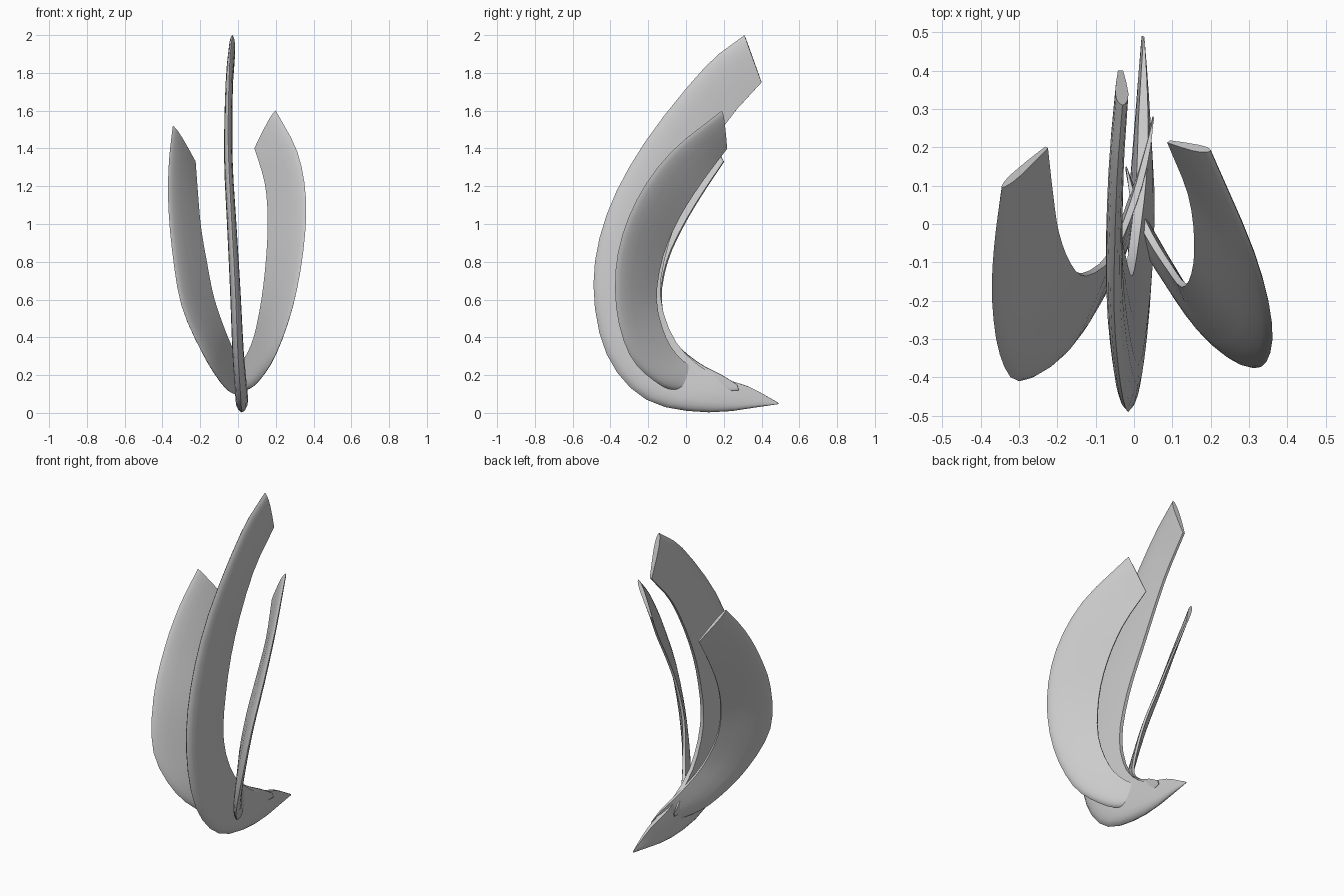
import bpy, bmesh
from mathutils import Vector

if "Cube" in bpy.data.objects:
    bpy.data.objects.remove(bpy.data.objects["Cube"])

# cross-section: (fraction from outer to inner edge, fraction of half thickness)
PROFILE = [(0.0, 0.0), (0.035, 0.4), (0.1, 0.7), (0.2, 0.92), (0.35, 1.0), (0.65, 0.8), (1.0, 0.4)]
STEPS = 3


def spline(points):
    """Smooth curve through the points."""
    p = [Vector(q) for q in points]
    p = [2 * p[0] - p[1]] + p + [2 * p[-1] - p[-2]]
    out = []
    for i in range(1, len(p) - 2):
        a, b, c, d = p[i - 1:i + 3]
        for k in range(STEPS):
            t = k / STEPS
            out.append(0.5 * (2 * b + (c - a) * t + (2 * a - 5 * b + 4 * c - d) * t * t
                              + (3 * b - a - 3 * c + d) * t ** 3))
    out.append(p[-2])
    return out


def blade(name, outer, inner, thick):
    """Curved blade lofted between an outer and an inner edge, base to tip."""
    o, n = spline(outer), spline(inner)
    count = len(o)
    bm = bmesh.new()
    rings = []
    for i in range(count):
        j0, j1 = max(i - 1, 0), min(i + 1, count - 1)
        along = (o[j1] + n[j1]) - (o[j0] + n[j0])
        across = n[i] - o[i]
        side = along.cross(across).normalized()
        t = i / (count - 1)
        half = thick * min(1, 0.1 + t * 5) * (1 - 0.55 * t)
        right = [o[i] + across * u + side * half * h for u, h in PROFILE]
        left = [o[i] + across * u - side * half * h for u, h in PROFILE[:0:-1]]
        rings.append([bm.verts.new(v) for v in right + left])
    m = len(rings[0])
    for a, b in zip(rings, rings[1:]):
        for k in range(m):
            bm.faces.new((a[k], a[(k + 1) % m], b[(k + 1) % m], b[k]))
    bm.faces.new(rings[0])
    bm.faces.new(rings[-1])
    bmesh.ops.recalc_face_normals(bm, faces=bm.faces)
    mesh = bpy.data.meshes.new(name)
    bm.to_mesh(mesh)
    bm.free()
    ob = bpy.data.objects.new(name, mesh)
    bpy.context.collection.objects.link(ob)
    bpy.ops.object.select_all(action='DESELECT')
    ob.select_set(True)
    bpy.context.view_layer.objects.active = ob
    bpy.ops.object.shade_smooth_by_angle(angle=0.7)


# tall centre blade with the pointed foot
blade("centre_blade",
      [(.022, .49, .047), (.02, .12, .003), (.015, -.21, .07), (0, -.42, .31), (-.015, -.49, .68),
       (-.035, -.42, 1.05), (-.052, -.22, 1.43), (-.045, .1, 1.83), (-.03, .31, 2.0)],
      [(.026, .485, .055), (.025, .33, .14), (.02, .13, .21), (.0, -.05, .37), (-.015, -.135, .62),
       (-.03, -.09, .9), (-.05, .03, 1.2), (-.05, .21, 1.53), (-.035, .40, 1.75)], .038)

# right blade, its root crossing through the centre blade
blade("right_blade",
      [(-.02, .14, .15), (.04, -.05, .12), (.11, -.17, .17), (.2, -.30, .31), (.29, -.37, .56),
       (.345, -.36, .85), (.36, -.26, 1.13), (.315, -.08, 1.38), (.20, .19, 1.6)],
      [(-.02, .15, .17), (.0, .06, .23), (.04, -.03, .285), (.09, -.11, .4), (.13, -.16, .6),
       (.155, -.125, .83), (.162, -.04, 1.03), (.145, .08, 1.22), (.09, .215, 1.40)], .027)

# left blade, its root showing on the right of the centre blade
blade("left_blade",
      [(.05, .28, .12), (-.02, -.03, .10), (-.09, -.19, .16), (-.19, -.345, .32), (-.30, -.41, .57),
       (-.35, -.34, .87), (-.37, -.2, 1.13), (-.365, -.06, 1.34), (-.345, .095, 1.52)],
      [(.05, .27, .15), (.035, .19, .2), (.0, .06, .27), (-.06, -.08, .40), (-.13, -.132, .6),
       (-.17, -.10, .8), (-.20, -.02, .98), (-.215, .08, 1.15), (-.228, .20, 1.33)], .024)
